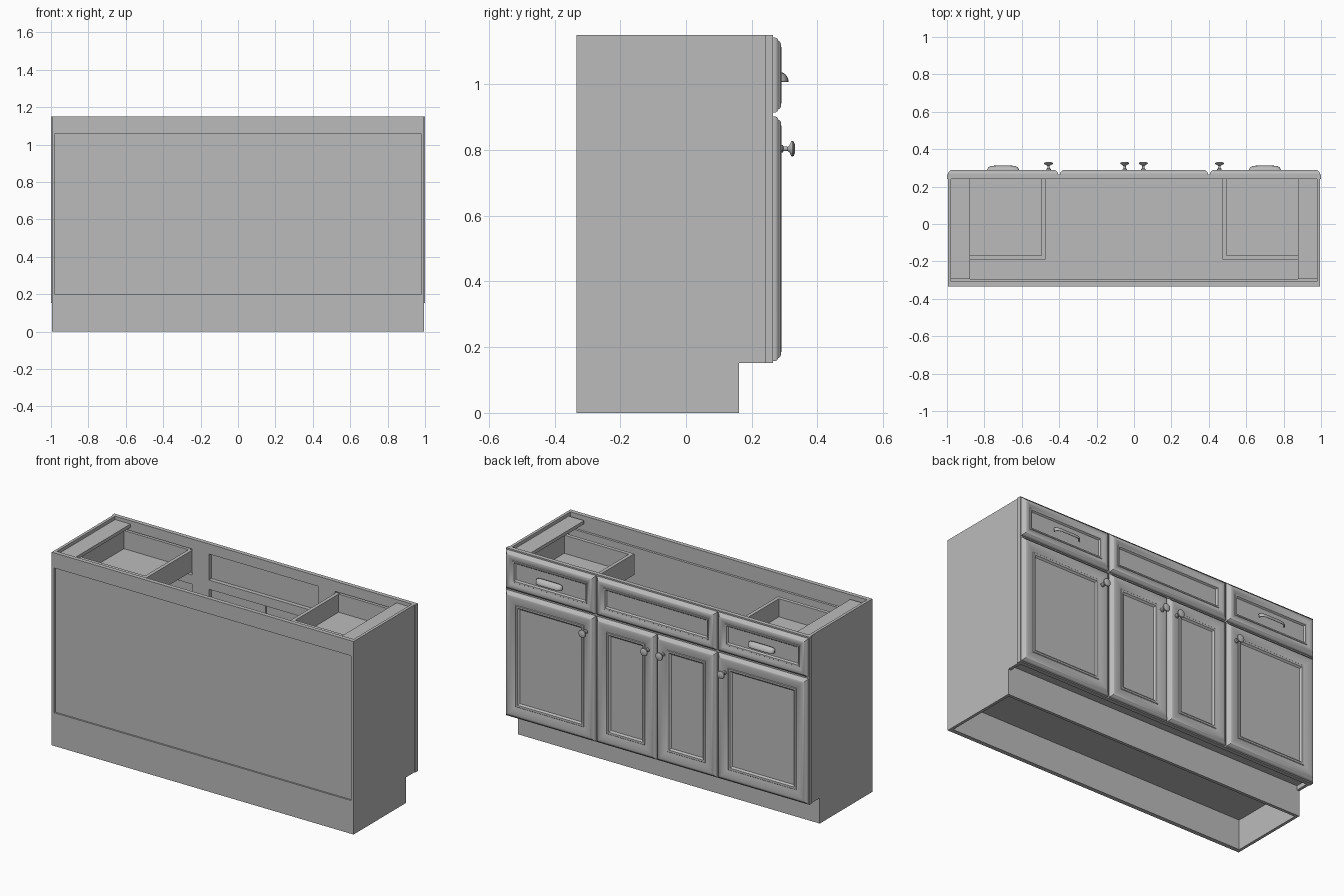
import bpy, bmesh, math
from mathutils import Matrix

old = bpy.data.objects.get("Cube")
if old:
    bpy.data.objects.remove(old, do_unlink=True)

GREY = (0.5, 0.5, 0.5, 1)
mat = bpy.data.materials.new("plain grey")
mat.use_nodes = True
mat.diffuse_color = GREY
mat.node_tree.nodes["Principled BSDF"].inputs["Base Color"].default_value = GREY


def finish(name, bm, smooth=None):
    bmesh.ops.recalc_face_normals(bm, faces=bm.faces)
    me = bpy.data.meshes.new(name)
    bm.to_mesh(me)
    bm.free()
    me.materials.append(mat)
    ob = bpy.data.objects.new(name, me)
    bpy.context.collection.objects.link(ob)
    if smooth:
        bpy.ops.object.select_all(action='DESELECT')
        ob.select_set(True)
        bpy.context.view_layer.objects.active = ob
        bpy.ops.object.shade_smooth_by_angle(angle=math.radians(smooth))
    return ob


def add_box(bm, x0, x1, y0, y1, z0, z1):
    m = Matrix.Translation(((x0 + x1) / 2, (y0 + y1) / 2, (z0 + z1) / 2))
    m = m @ Matrix.Diagonal((x1 - x0, y1 - y0, z1 - z0, 1))
    bmesh.ops.create_cube(bm, size=1, matrix=m)


def boxes(name, *dims):
    bm = bmesh.new()
    for d in dims:
        add_box(bm, *d)
    return finish(name, bm)


def side_panel(name, x0, x1):
    # side outline with the toe notch
    outline = [(BACK, 0), (TOE, 0), (TOE, KICK), (FRAME, KICK), (FRAME, TOP), (BACK, TOP)]
    bm = bmesh.new()
    face = bm.faces.new([bm.verts.new((x0, y, z)) for y, z in outline])
    ext = bmesh.ops.extrude_face_region(bm, geom=[face])
    verts = [g for g in ext["geom"] if isinstance(g, bmesh.types.BMVert)]
    bmesh.ops.translate(bm, verts=verts, vec=(x1 - x0, 0, 0))
    return finish(name, bm)


def door(name, x0, x1, z0, z1, stile):
    # concentric rings: (inset, depth)
    rings = [(0, 0), (0, .008), (.003, .013), (.009, .016), (.012, .021), (.018, .024),
             (.028, .025), (stile * .55, .022), (stile * .75, .016),
             (stile * .78, .019), (stile * .9, .018), (stile, .009)]
    bm = bmesh.new()
    loops = []
    for i, d in rings:
        pts = [(x0 + i, z0 + i), (x1 - i, z0 + i), (x1 - i, z1 - i), (x0 + i, z1 - i)]
        loops.append([bm.verts.new((x, FACE + d, z)) for x, z in pts])
    for a, b in zip(loops, loops[1:]):
        for k in range(4):
            n = (k + 1) % 4
            bm.faces.new((a[k], a[n], b[n], b[k]))
    bm.faces.new(loops[0])
    bm.faces.new(loops[-1])
    return finish(name, bm, 35)


def knob(name, x, z):
    # turned profile: (radius, distance from the door)
    prof = [(.012, -.004), (.012, .003), (.007, .006), (.006, .018), (.011, .024),
            (.022, .029), (.024, .033), (.022, .037), (.012, .041)]
    n = 20
    bm = bmesh.new()
    loops = []
    for r, d in prof:
        loops.append([bm.verts.new((x + r * math.cos(2 * math.pi * k / n), .291 + d,
                                    z + r * math.sin(2 * math.pi * k / n))) for k in range(n)])
    for a, b in zip(loops, loops[1:]):
        for k in range(n):
            bm.faces.new((a[k], a[(k + 1) % n], b[(k + 1) % n], b[k]))
    bm.faces.new(loops[0])
    bm.faces.new(loops[-1])
    return finish(name, bm, 40)


def cup_pull(name, x):
    # hooded sheet that curves out and down, closing in at its ends
    cols, rows, half = 24, 8, .086
    bm = bmesh.new()
    grid = []
    for c in range(cols + 1):
        u = -math.cos(math.pi * c / cols)
        reach = max(.05, (1 - abs(u) ** 6) ** .5)
        line = []
        for r in range(rows + 1):
            a = math.pi / 2 * r / rows
            line.append(bm.verts.new((x + half * u, .284 + .028 * reach * math.sin(a),
                                      1.008 + .03 * math.cos(a) * (.6 + .4 * reach))))
        grid.append(line)
    for a, b in zip(grid, grid[1:]):
        for r in range(rows):
            bm.faces.new((a[r], b[r], b[r + 1], a[r + 1]))
    ob = finish(name, bm, 50)
    mod = ob.modifiers.new("thickness", 'SOLIDIFY')
    mod.thickness = .003
    return ob


# main levels
BACK, TOE, FRAME, FACE = -.333, .162, .24, .265
KICK, TOP = .152, 1.15
OUT, INN = .995, .978

# carcass
side_panel("side_panel_a", INN, OUT)
side_panel("side_panel_b", -OUT, -INN)
boxes("back_top_rail", (-INN, INN, BACK, -.308, 1.06, TOP))
boxes("back_bottom_rail", (-INN, INN, BACK, -.308, 0, .198))
boxes("back_panel", (-INN, INN, BACK + .01, -.294, .198, 1.06))
boxes("cabinet_floor", (-INN, INN, -.308, FRAME, .178, .196))
boxes("toe_board", (-INN, INN, TOE - .018, TOE, 0, .178))

# face frame
S, A, B = .95, .47, .36
boxes("face_frame",
      *[(a, b, FRAME, FACE, KICK, TOP) for a, b in ((-1, -S), (-A, -B), (B, A), (S, 1))],
      *[(a, b, FRAME, FACE, c, d) for a, b in ((-S, -A), (-B, B), (A, S))
        for c, d in ((KICK, .2), (.88, .935), (1.09, TOP))])

# parts repeated on both ends
for s, tag in ((-1, "a"), (1, "b")):
    def span(p, q):
        return tuple(sorted((s * p, s * q)))

    boxes("top_cleat_" + tag, (*span(.877, INN), -.294, FRAME, 1.11, 1.13))
    boxes("drawer_box_" + tag,
          (*span(.474, .495), -.19, .25, .955, 1.08),
          (*span(.92, .94), -.19, .25, .955, 1.08),
          (*span(.495, .92), -.19, -.168, .955, 1.08),
          (*span(.495, .92), FRAME, FACE, .955, 1.08),
          (*span(.495, .92), -.168, FRAME, .96, .972))
    door("drawer_front_" + tag, *span(.406, OUT), .915, 1.142, .066)
    door("outer_door_" + tag, *span(.406, OUT), .158, .902, .092)
    door("inner_door_" + tag, *span(.003, .395), .158, .902, .092)
    knob("outer_knob_" + tag, s * .457, .804)
    knob("inner_knob_" + tag, s * .05, .804)
    cup_pull("drawer_pull_" + tag, s * .7)

door("false_drawer_front", -.395, .395, .915, 1.142, .066)
